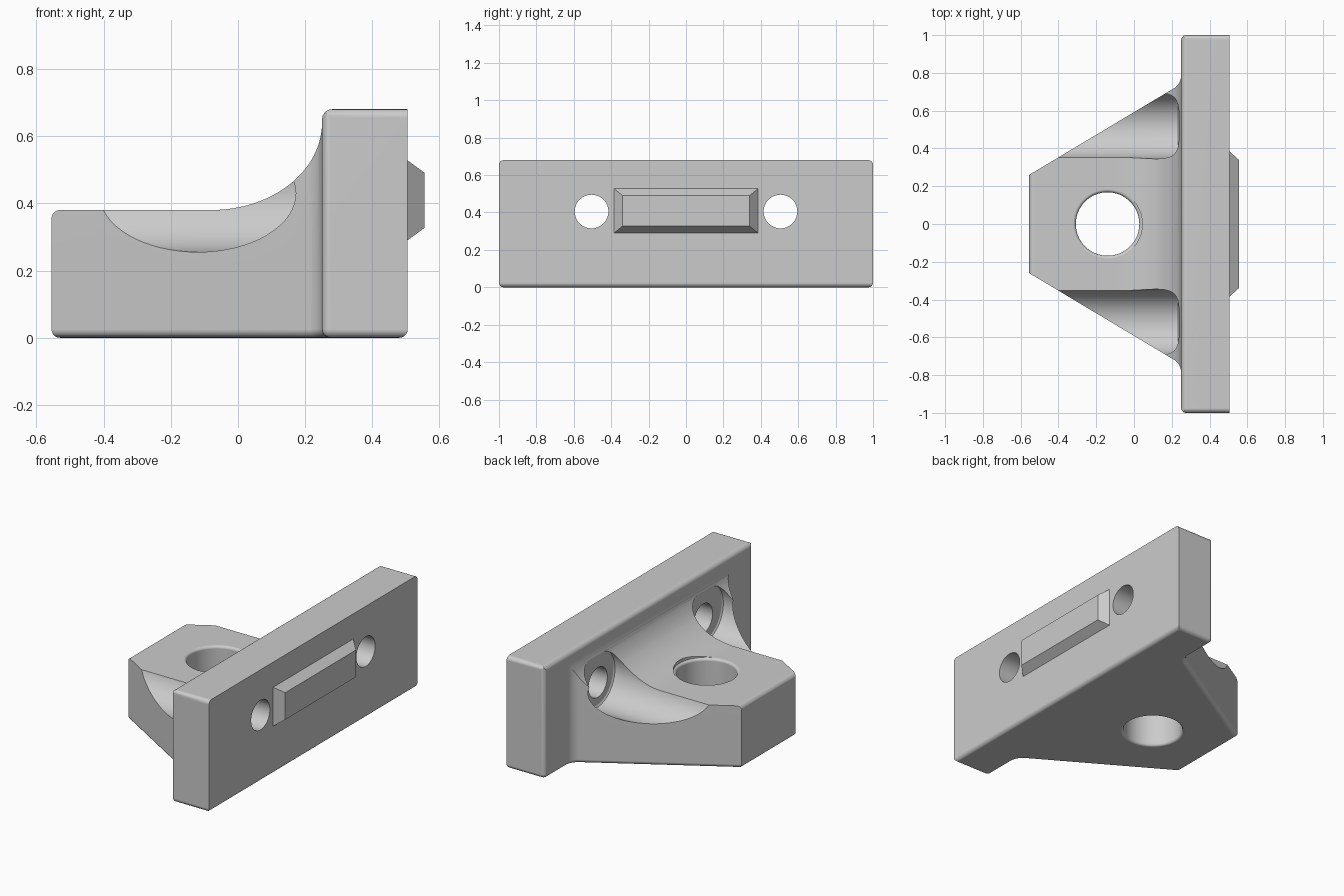
import bpy, bmesh, math
from math import sin, cos, pi, radians

old = bpy.data.objects.get("Cube")
if old:
    bpy.data.objects.remove(old, do_unlink=True)

grey = bpy.data.materials.new("light grey")
grey.use_nodes = True
colour = (0.6, 0.6, 0.6, 1)
grey.diffuse_color = colour
grey.node_tree.nodes["Principled BSDF"].inputs["Base Color"].default_value = colour


def finish(name, bm):
    bmesh.ops.recalc_face_normals(bm, faces=bm.faces)
    mesh = bpy.data.meshes.new(name)
    bm.to_mesh(mesh)
    bm.free()
    mesh.materials.append(grey)
    ob = bpy.data.objects.new(name, mesh)
    bpy.context.collection.objects.link(ob)
    return ob


def arc(cx, cy, rx, ry, a0, a1, n):
    """Points on an elliptical arc, angles in degrees."""
    angles = [radians(a0 + (a1 - a0) * i / n) for i in range(n + 1)]
    return [(cx + rx * cos(a), cy + ry * sin(a)) for a in angles]


def prism(points, place, depth):
    """Extrude a 2D outline; place turns each 2D point into 3D."""
    bm = bmesh.new()
    face = bm.faces.new([bm.verts.new(place(*p)) for p in points])
    out = bmesh.ops.extrude_face_region(bm, geom=[face])
    verts = [v for v in out["geom"] if isinstance(v, bmesh.types.BMVert)]
    bmesh.ops.translate(bm, verts=verts, vec=depth)
    bmesh.ops.recalc_face_normals(bm, faces=bm.faces)
    return bm


def lathe(name, profile, place, n=64):
    """Closed round cutter from (radius, height) rings."""
    bm = bmesh.new()
    rings = [[bm.verts.new(place(r * cos(2 * pi * i / n), r * sin(2 * pi * i / n), h))
              for i in range(n)] for r, h in profile]
    for a, b in zip(rings, rings[1:]):
        for i in range(n):
            j = (i + 1) % n
            bm.faces.new((a[i], a[j], b[j], b[i]))
    bm.faces.new(rings[0])
    bm.faces.new(rings[-1])
    return finish(name, bm)


def boolean(ob, tool, operation):
    mod = ob.modifiers.new(tool.name, "BOOLEAN")
    mod.object, mod.operation, mod.solver = tool, operation, "EXACT"
    tool.hide_render = True
    bpy.context.view_layer.objects.active = ob
    bpy.ops.object.modifier_apply(modifier=mod.name)
    bpy.data.objects.remove(tool, do_unlink=True)


# Plan outline: back plate joined to the tapering arm
half = [(0.505, 1), (0.25, 1)] + arc(0.18, 0.79, 0.07, 0.08, 0, -60, 6) + [(-0.555, 0.26)]
outline = half + [(x, -y) for x, y in reversed(half)]
bm = prism(outline, lambda x, y: (x, y, 0), (0, 0, 0.68))


def rounded(e):
    a, b = (v.co for v in e.verts)
    bottom = max(a.z, b.z) < 0.01
    end = min(abs(a.y), abs(b.y)) > 0.99 and a.y * b.y > 0
    back_corner = min(a.x, b.x) > 0.5 and abs(a.z - b.z) > 0.1
    return bottom or (end and not back_corner)


bmesh.ops.bevel(bm, geom=[e for e in bm.edges if rounded(e)], offset=0.025,
                segments=5, profile=0.5, affect="EDGES", clamp_overlap=True)
bracket = finish("bracket", bm)

# Side profile: rounded nose, flat arm top, sweeping fillet, plate top
side = [(-0.555, -0.1)] + arc(-0.53, 0.355, 0.025, 0.025, 180, 90, 5)
side += arc(-0.08, 0.64, 0.33, 0.26, -90, 0, 24)
side += arc(0.28, 0.65, 0.03, 0.03, 180, 90, 5) + [(0.505, 0.68), (0.505, -0.1)]
side = [(x - 0.001 if x < -0.554 else x + 0.1 if x > 0.5 else x, z) for x, z in side]
boolean(bracket, finish("side_profile", prism(side, lambda x, z: (x, -1.2, z), (0, 2.4, 0))), "INTERSECT")

# Upright bolt hole with softened rims
rim, r = 0.016, 0.168
low = [(r + rim - x, z) for x, z in arc(0, rim, rim, rim, -90, 0, 5)]
low = [(r + rim * (1 - cos(t)), rim * (1 - sin(t))) for t in (pi / 2 * i / 5 for i in range(5, -1, -1))]
profile = [(r + rim, -0.1)] + low
profile += [(q, 0.38 - h) for q, h in reversed(low)] + [(r + rim, 0.5)]
boolean(bracket, lathe("bolt_hole", profile, lambda u, v, h: (u - 0.14, v, h)), "DIFFERENCE")

# Screw channels along the arm sides, and screw holes through the plate
for s in (-1, 1):
    channel = [(0.175, -0.8), (0.175, 0.22), (0.17, 0.232), (0.16, 0.238)]
    boolean(bracket, lathe("screw_channel", channel,
            lambda u, v, h: (h, s * 0.52 + u, 0.43 + v)), "DIFFERENCE")
    boolean(bracket, lathe("screw_hole", [(0.09, 0), (0.09, 0.7)],
            lambda u, v, h: (h, s * 0.505 + u, 0.405 + v), 48), "DIFFERENCE")

# Tapered locating key on the back of the plate
bm = bmesh.new()
bmesh.ops.create_cube(bm, size=1)
for v in bm.verts:
    outer = v.co.x > 0
    v.co = (0.555 if outer else 0.5,
            math.copysign(0.34 if outer else 0.389, v.co.y),
            0.409 + math.copysign(0.082 if outer else 0.122, v.co.z))
key = finish("locating_key", bm)

# Smooth the rounded surfaces, keep the machined edges crisp
bpy.ops.object.select_all(action="DESELECT")
bracket.select_set(True)
bpy.context.view_layer.objects.active = bracket
bpy.ops.object.shade_smooth_by_angle(angle=radians(28))
weighted = bracket.modifiers.new("weighted_normals", "WEIGHTED_NORMAL")
weighted.keep_sharp = True
